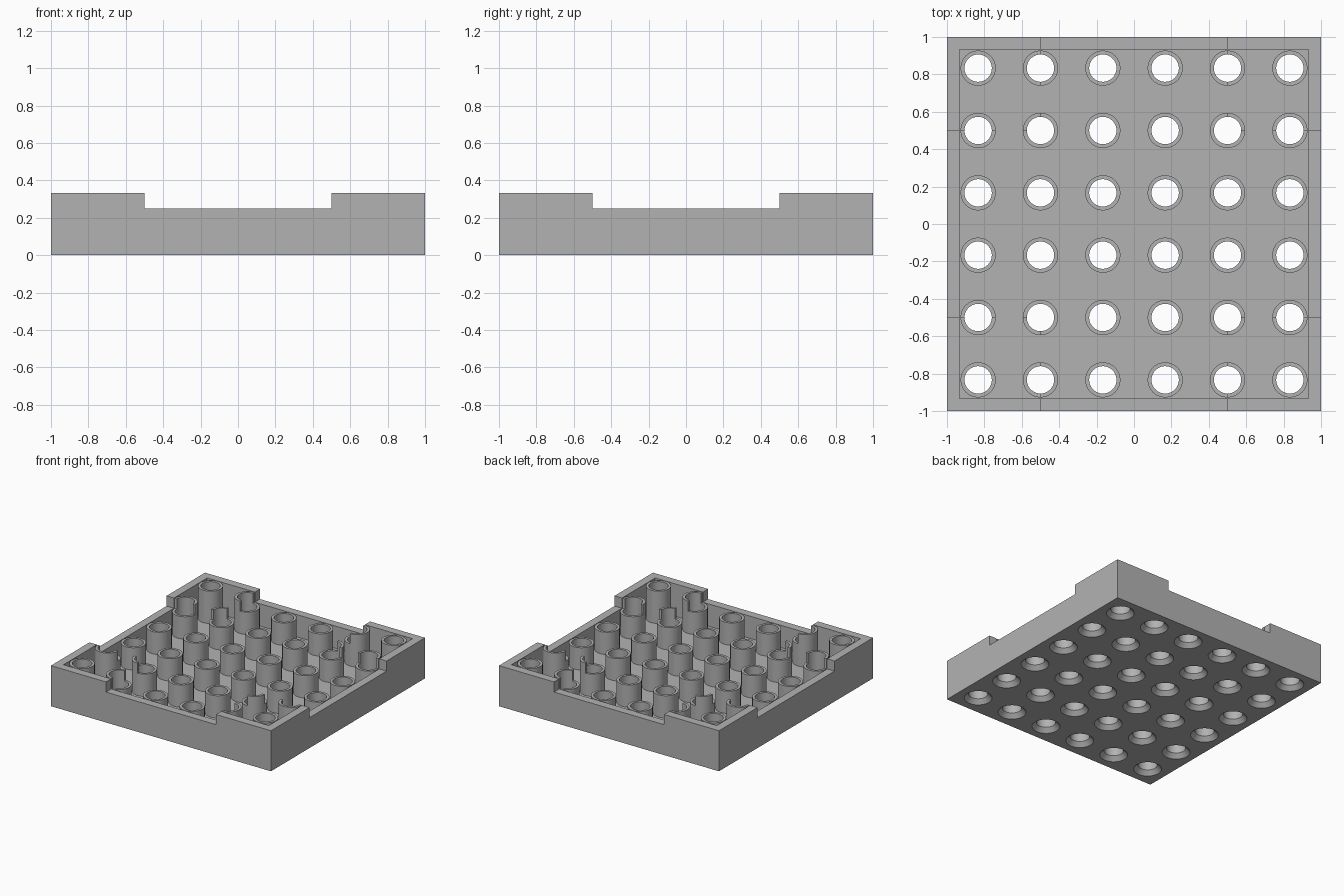
import bpy, bmesh, math
from mathutils import Matrix, Vector

cube = bpy.data.objects.get("Cube")
if cube:
    bpy.data.objects.remove(cube, do_unlink=True)

HEIGHT, NOTCH_Z, FLOOR, WALL = 1 / 3, 0.25, 0.067, 0.067
PITCH, POST_R, BORE_R, SINK_R, SINK_D = 1 / 3, 0.094, 0.073, 0.105, 0.035
SIDES = 48
CENTRES = [((i - 2.5) * PITCH, (j - 2.5) * PITCH) for i in range(6) for j in range(6)]

grey = bpy.data.materials.new("plain grey")
grey.use_nodes = True
colour = (0.45, 0.45, 0.45, 1)
grey.diffuse_color = colour
grey.node_tree.nodes["Principled BSDF"].inputs["Base Color"].default_value = colour


def finish(name, bm):
    bmesh.ops.recalc_face_normals(bm, faces=bm.faces[:])
    mesh = bpy.data.meshes.new(name)
    bm.to_mesh(mesh)
    bm.free()
    mesh.materials.append(grey)
    obj = bpy.data.objects.new(name, mesh)
    bpy.context.collection.objects.link(obj)
    return obj


def box(name, sx, sy, z0, z1):
    bm = bmesh.new()
    place = Matrix.Translation((0, 0, (z0 + z1) / 2)) @ Matrix.Diagonal((sx, sy, z1 - z0, 1))
    bmesh.ops.create_cube(bm, size=1, matrix=place)
    return finish(name, bm)


def turned_grid(name, profile):
    """One capped solid of revolution at every grid centre; profile is (radius, z)."""
    bm = bmesh.new()
    for cx, cy in CENTRES:
        rings = []
        for r, z in profile:
            angles = [(k + 0.5) * math.tau / SIDES for k in range(SIDES)]
            rings.append([bm.verts.new(Vector((cx + r * math.cos(a), cy + r * math.sin(a), z)))
                          for a in angles])
        for low, high in zip(rings, rings[1:]):
            for k in range(SIDES):
                n = (k + 1) % SIDES
                bm.faces.new((low[k], low[n], high[n], high[k]))
        bm.faces.new(rings[0][::-1])
        bm.faces.new(rings[-1])
    return finish(name, bm)


def select_only(obj):
    bpy.ops.object.select_all(action='DESELECT')
    obj.select_set(True)
    bpy.context.view_layer.objects.active = obj


def cut(obj, cutters):
    select_only(obj)
    for cutter in cutters:
        mod = obj.modifiers.new(cutter.name, 'BOOLEAN')
        mod.operation, mod.solver, mod.object = 'DIFFERENCE', 'EXACT', cutter
        bpy.ops.object.modifier_apply(modifier=mod.name)


# Walled tray and its posts
tray = box("tray", 2, 2, 0, HEIGHT)
posts = turned_grid("posts", [(POST_R, FLOOR), (POST_R, HEIGHT)])

# Cutters: inner cavity, lowered cross, countersunk bores
inner = 2 - 2 * WALL
cavity = box("cavity_cutter", inner, inner, FLOOR, 1)
notch_x = box("notch_cutter_x", 3, 1, NOTCH_Z, 1)
notch_y = box("notch_cutter_y", 1, 3, NOTCH_Z, 1)
over = 0.02
bores = turned_grid("bore_cutter", [(SINK_R + over, -over), (SINK_R, 0),
                                    (BORE_R, SINK_D), (BORE_R, 0.5)])
cutters = [cavity, notch_x, notch_y, bores]
for cutter in cutters:
    cutter.hide_render = True

cut(tray, cutters)
cut(posts, [bores, notch_x, notch_y])
for cutter in cutters:
    bpy.data.objects.remove(cutter, do_unlink=True)

for obj in (tray, posts):
    obj.data.materials.clear()
    obj.data.materials.append(grey)
    select_only(obj)
    bpy.ops.object.shade_smooth_by_angle(angle=math.radians(30))
